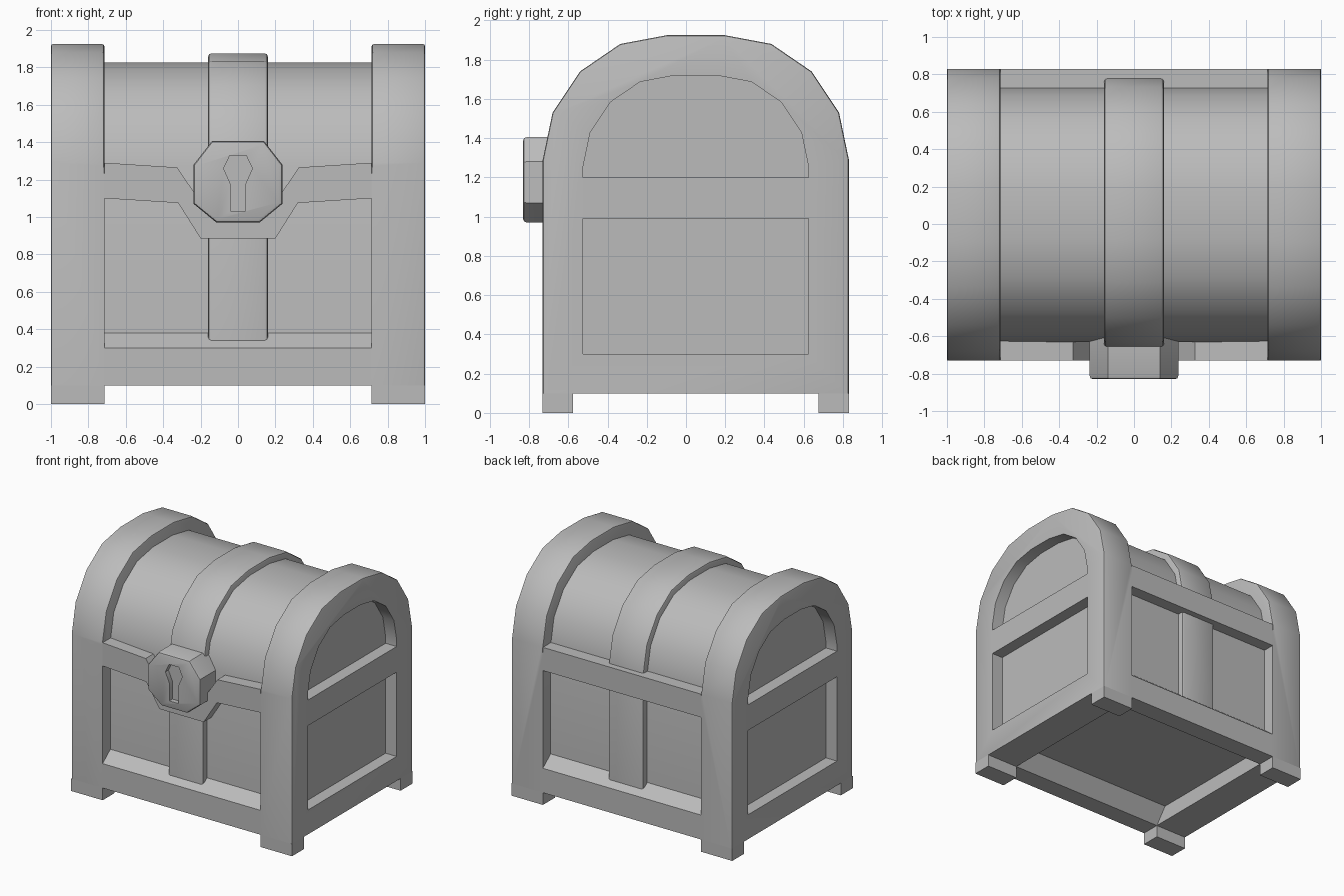
import bpy
import bmesh

if "Cube" in bpy.data.objects:
    bpy.data.objects.remove(bpy.data.objects["Cube"], do_unlink=True)

CY = 0.05            # centre of the chest body in depth
HALF_W = 1.0         # half width of the chest
POST = 0.715         # inner edge of the end frames
SPRING = 1.145       # centre height of the arch

grey = bpy.data.materials.new("plain_grey")
grey.use_nodes = True
grey.diffuse_color = (0.5, 0.5, 0.5, 1)
grey.node_tree.nodes["Principled BSDF"].inputs["Base Color"].default_value = (0.5, 0.5, 0.5, 1)


def prism(name, outline, axis, lo, hi, bevel_rule=None, width=0.015, segments=2):
    """Extrude a 2D outline along x or y; bevel the edges the rule picks."""
    def place(p, d):
        return (d, p[0], p[1]) if axis == "x" else (p[0], d, p[1])
    bm = bmesh.new()
    low = [bm.verts.new(place(p, lo)) for p in outline]
    high = [bm.verts.new(place(p, hi)) for p in outline]
    bm.faces.new(low)
    bm.faces.new(high)
    n = len(outline)
    for i in range(n):
        j = (i + 1) % n
        bm.faces.new((low[i], low[j], high[j], high[i]))
    bmesh.ops.recalc_face_normals(bm, faces=bm.faces)
    if bevel_rule:
        edges = [e for e in bm.edges if bevel_rule(e.verts[0].co, e.verts[1].co)]
        bmesh.ops.bevel(bm, geom=edges, offset=width, segments=segments,
                        profile=0.5, affect="EDGES")
    mesh = bpy.data.meshes.new(name)
    bm.to_mesh(mesh)
    bm.free()
    mesh.materials.append(grey)
    ob = bpy.data.objects.new(name, mesh)
    bpy.context.collection.objects.link(ob)
    return ob


def box(name, x0, x1, y0, y1, z0, z1):
    return prism(name, [(y0, z0), (y1, z0), (y1, z1), (y0, z1)], "x", x0, x1)


def arch(scale, bottom):
    """Arched side outline, scaled about the arch centre."""
    half = [(0.78, 0.145), (0.73, 0.385), (0.59, 0.595), (0.385, 0.735), (0.145, 0.78)]
    right = [(CY + y * scale, SPRING + z * scale) for y, z in half]
    left = [(2 * CY - y, z) for y, z in reversed(right)]
    return [(right[0][0], bottom)] + right + left + [(left[-1][0], bottom)]


def mirrored(half):
    """Complete a left-right symmetric outline."""
    return half + [(-x, z) for x, z in reversed(half)]


def cut(target, cutter):
    mod = target.modifiers.new("cut", "BOOLEAN")
    mod.operation = "DIFFERENCE"
    mod.solver = "EXACT"
    mod.object = cutter
    bpy.context.view_layer.objects.active = target
    bpy.ops.object.modifier_apply(modifier=mod.name)
    bpy.data.objects.remove(cutter, do_unlink=True)


parts = []

# Recessed body with the barrel lid
parts.append(prism("body_and_lid", arch(0.872, 0.23), "x", -0.9, 0.9))

# End frames with an arched and a square recess on the outside
for side, label in ((1, "left"), (-1, "right")):
    def rim(a, b):
        if abs(a.x - b.x) > 0.01 or max(a.z, b.z) < 0.2:
            return False
        return abs(a.x) > 0.9 or min(a.z, b.z) > 1.28
    frame = prism(label + "_end_frame", arch(1, 0.1), "x",
                  side * POST, side * HALF_W, rim, 0.012)
    cut(frame, prism("arch_cutter", arch(0.737, 1.2), "x", side * 0.9, side * 1.1))
    cut(frame, box("panel_cutter", side * 0.9, side * 1.1, CY - 0.575, CY + 0.575, 0.3, 0.99))
    parts.append(frame)

# Base rails with sloped ledges, and the feet
for s, label in ((-1, "front"), (1, "back")):
    section = [(0.78, 0.1), (0.625, 0.1), (0.525, 0.23), (0.6, 0.38), (0.68, 0.38), (0.78, 0.3)]
    parts.append(prism(label + "_base_rail", [(CY + s * y, z) for y, z in section],
                       "x", -POST, POST))
    for t, hand in ((1, "left"), (-1, "right")):
        parts.append(box(f"{label}_{hand}_foot", t * POST, t * HALF_W,
                         CY + s * 0.625, CY + s * 0.78, 0, 0.1))

# Lid rim rails: straight at the back, dipping behind the lock at the front
parts.append(box("back_rim_rail", -POST, POST, 0.6, 0.83, 1.1, 1.29))
dip = mirrored([(-POST, 1.1), (-0.32, 1.075), (-0.2, 0.885)])
top = mirrored([(POST, 1.29), (0.325, 1.265), (0.2, 1.08)])
parts.append(prism("front_rim_rail", dip + top, "y", -0.73, -0.6))

# Centre strap running over the lid and down both faces
parts.append(prism("centre_strap", arch(0.936, 0.34), "x", -0.16, 0.16,
                   lambda a, b: abs(a.x - b.x) < 0.01, 0.018))

# Lock plate with a recessed keyhole
lock = prism("lock_plate",
             mirrored([(0.115, 0.97), (0.237, 1.07), (0.237, 1.28), (0.14, 1.405)]),
             "y", -0.83, -0.6, lambda a, b: max(a.y, b.y) < -0.8, 0.018)
cut(lock, prism("keyhole_cutter",
                mirrored([(0.04, 1.032), (0.04, 1.176), (0.077, 1.26), (0.043, 1.33)]),
                "y", -0.9, -0.79))
parts.append(lock)

# Smooth the curved surfaces, keep the corners crisp
for ob in parts:
    bpy.ops.object.select_all(action="DESELECT")
    ob.select_set(True)
    bpy.context.view_layer.objects.active = ob
    bpy.ops.object.shade_smooth_by_angle(angle=0.55)
